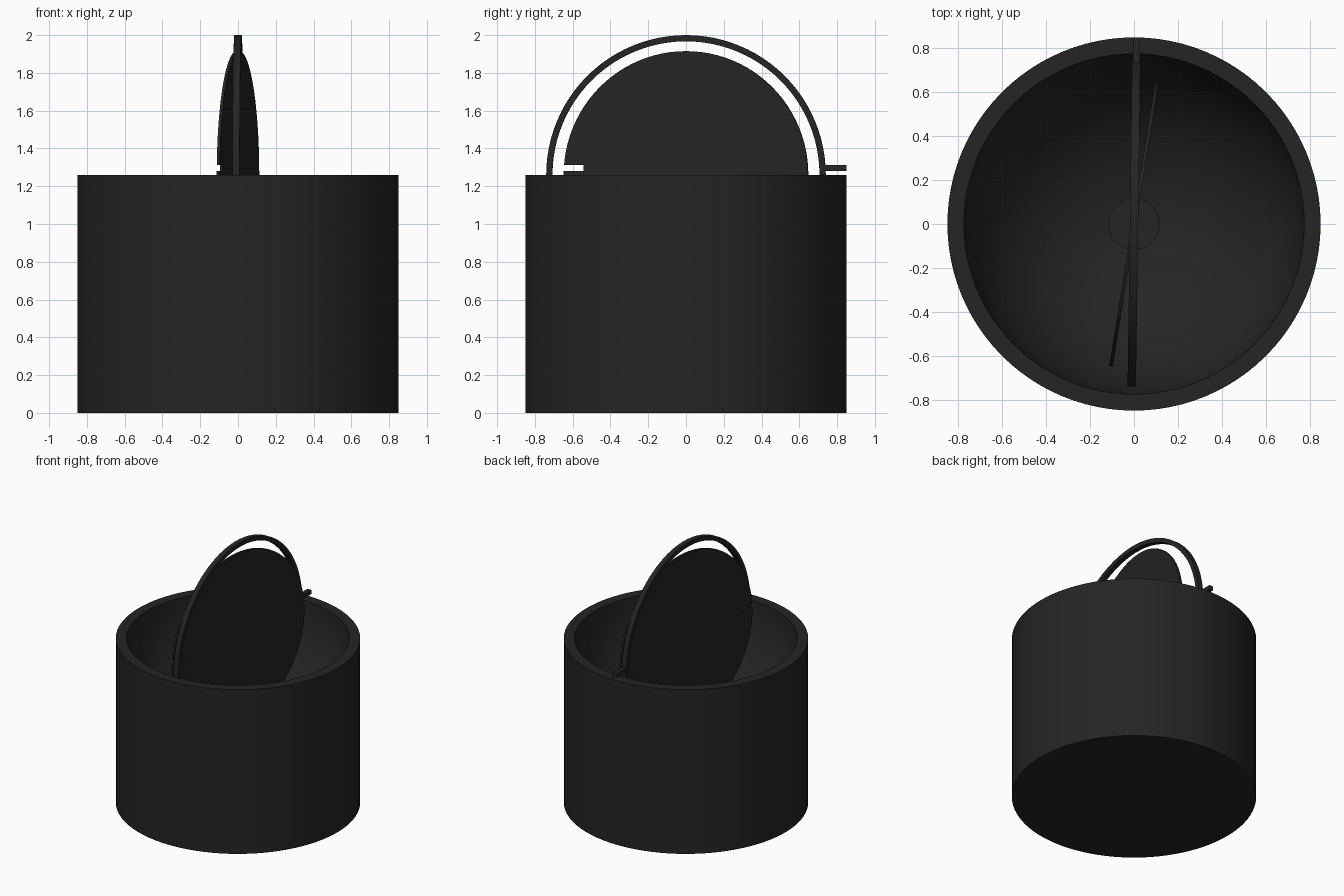
import bpy, bmesh, math
from mathutils import Matrix, Vector

cube = bpy.data.objects.get("Cube")
if cube:
    bpy.data.objects.remove(cube)

# One matte black for everything
black = bpy.data.materials.new("matte_black")
black.use_nodes = True
COLOR = (0.018, 0.018, 0.018, 1)
black.diffuse_color = COLOR
black.node_tree.nodes["Principled BSDF"].inputs["Base Color"].default_value = COLOR

RIM = 1.26            # height of the base and centre of the ring
BOWL = 0.775          # inner radius of the bowl
PIN_Z = 1.297         # height of the pin and the matching slot


def finish(name, bm, smooth=True):
    bmesh.ops.remove_doubles(bm, verts=bm.verts, dist=1e-5)
    bmesh.ops.recalc_face_normals(bm, faces=bm.faces)
    mesh = bpy.data.meshes.new(name)
    bm.to_mesh(mesh)
    bm.free()
    mesh.materials.append(black)
    obj = bpy.data.objects.new(name, mesh)
    bpy.context.collection.objects.link(obj)
    if smooth:
        bpy.ops.object.select_all(action='DESELECT')
        obj.select_set(True)
        bpy.context.view_layer.objects.active = obj
        bpy.ops.object.shade_smooth_by_angle(angle=math.radians(30))
    return obj


def lathe(name, profile, closed=False, steps=96):
    """Turn an (r, z) profile around the z axis."""
    bm = bmesh.new()
    verts = [bm.verts.new((r, 0, z)) for r, z in profile]
    pairs = list(zip(verts, verts[1:]))
    if closed:
        pairs.append((verts[-1], verts[0]))
    edges = [bm.edges.new(p) for p in pairs]
    bmesh.ops.spin(bm, geom=verts + edges, axis=(0, 0, 1), cent=(0, 0, 0),
                   angle=math.tau, steps=steps, use_merge=True)
    return finish(name, bm)


def box(name, center, size):
    bm = bmesh.new()
    bmesh.ops.create_cube(bm, size=1, matrix=Matrix.Translation(center) @ Matrix.Diagonal((*size, 1)))
    return finish(name, bm, smooth=False)


def upright(turn):
    """Stand a flat lathed part in the YZ plane, turned about z."""
    return (Matrix.Translation((0, 0, RIM)) @ Matrix.Rotation(math.radians(turn), 4, 'Z')
            @ Matrix.Rotation(math.pi / 2, 4, 'Y'))


# Solid cylindrical base with a hemispherical hollow
arc = [(BOWL * math.cos(a), RIM - BOWL * math.sin(a))
       for a in (math.pi / 2 * i / 24 for i in range(25))]
arc[-1] = (0, RIM - BOWL)
lathe("bowl_base", [(0, 0), (0.85, 0), (0.85, RIM)] + arc)

# Small round seat at the bottom of the bowl
seat_z = RIM - BOWL
lathe("bowl_seat", [(0, seat_z - 0.01), (0.117, seat_z - 0.01),
                    (0.117, seat_z + 0.02), (0, seat_z + 0.02)], steps=48)

# Upright ring
RING_TURN = -0.8
ring = lathe("upright_ring", [(0.707, -0.019), (0.74, -0.019), (0.74, 0.019), (0.707, 0.019)],
             closed=True)
ring.data.transform(upright(RING_TURN))

# Pin that reaches from the ring over the rim
pin = box("ring_pin", (0, 0.783, PIN_Z), (0.032, 0.134, 0.032))
pin.data.transform(Matrix.Rotation(math.radians(RING_TURN), 4, 'Z'))

# Thin disc inside the ring, slightly turned, with a slot on its front edge
DISC_TURN = -9.2
disc = lathe("inner_disc", [(0, -0.008), (0.655, -0.008), (0.655, 0.008), (0, 0.008)])
disc.data.transform(upright(DISC_TURN))
slot = box("slot_cutter", (0, -0.648, PIN_Z), (0.1, 0.2, 0.032))
slot.data.transform(Matrix.Rotation(math.radians(DISC_TURN), 4, 'Z'))
slot.hide_render = True
slot.hide_viewport = True
cut = disc.modifiers.new("slot", 'BOOLEAN')
cut.operation = 'DIFFERENCE'
cut.solver = 'EXACT'
cut.object = slot
